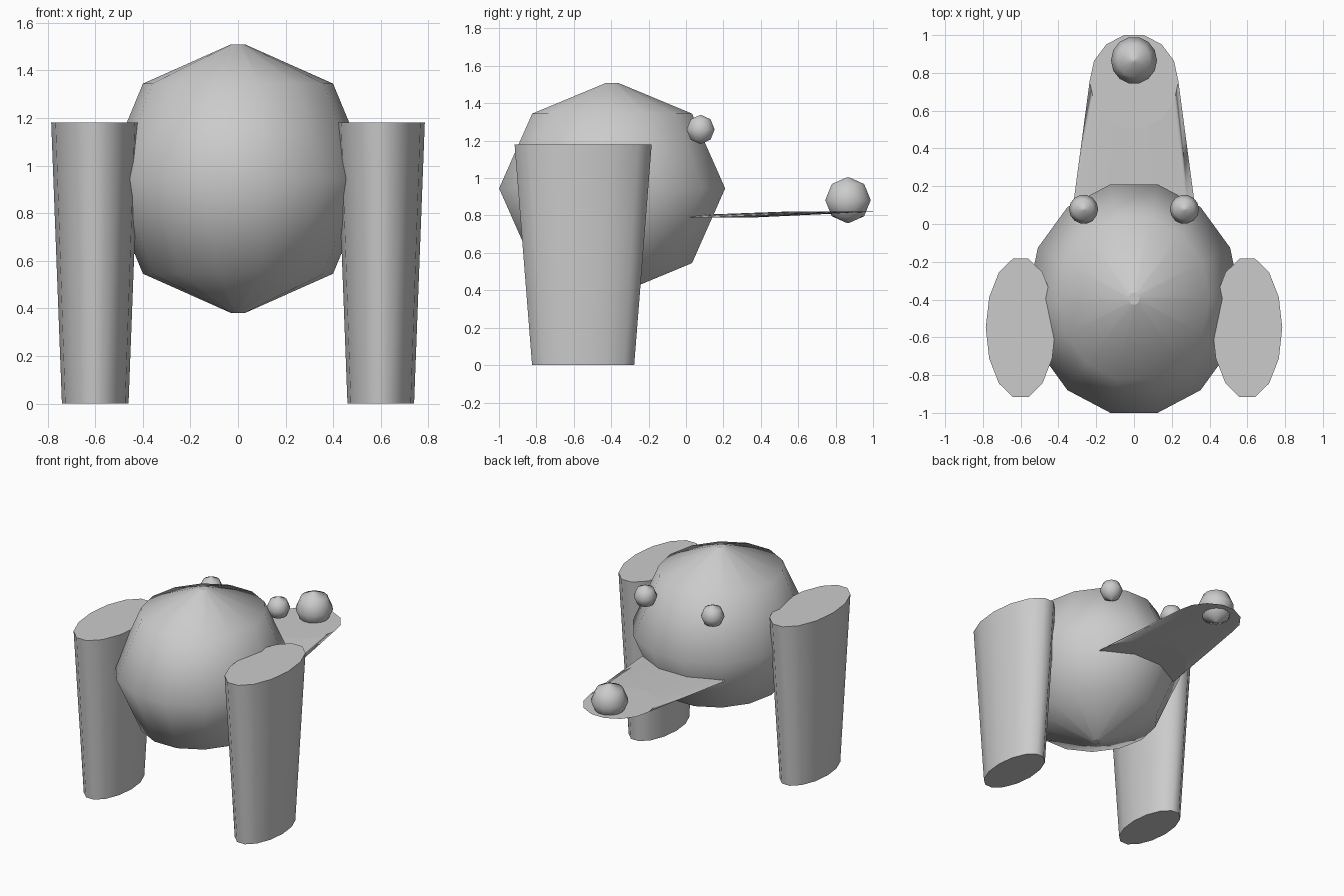
import bpy, bmesh, math

if "Cube" in bpy.data.objects:
    bpy.data.objects.remove(bpy.data.objects["Cube"])

SIDES = 14
grey = bpy.data.materials.new("plain grey")
grey.diffuse_color = (0.6, 0.6, 0.6, 1)
grey.use_nodes = True
grey.node_tree.nodes["Principled BSDF"].inputs["Base Color"].default_value = grey.diffuse_color


def loft(name, rings):
    """Smooth tube through stacked ellipses (x, y, z, rx, ry), closed by flat caps."""
    bm = bmesh.new()
    loops = []
    for x, y, z, rx, ry in rings:
        angles = [2 * math.pi * i / SIDES for i in range(SIDES)]
        loops.append([bm.verts.new((x + rx * math.cos(a), y + ry * math.sin(a), z))
                      for a in angles])
    for low, high in zip(loops, loops[1:]):
        for i in range(SIDES):
            j = (i + 1) % SIDES
            bm.faces.new((low[i], low[j], high[j], high[i])).smooth = True
    for cap in (bm.faces.new(loops[0][::-1]), bm.faces.new(loops[-1])):
        for edge in cap.edges:
            edge.smooth = False
    mesh = bpy.data.meshes.new(name)
    bm.to_mesh(mesh)
    bm.free()
    mesh.materials.append(grey)
    obj = bpy.data.objects.new(name, mesh)
    bpy.context.collection.objects.link(obj)
    return obj


def ball(name, x, y, z, rx, ry, rz):
    """Coarse globe with rings every 45 degrees and tiny flat poles."""
    rings = []
    for deg in (-87, -45, 0, 45, 87):
        c, s = math.cos(math.radians(deg)), math.sin(math.radians(deg))
        rings.append((x, y, z + rz * s, rx * c, ry * c))
    return loft(name, rings)


# Round body
ball("body", 0, -0.395, 0.945, 0.565, 0.62, 0.565)

# Legs and eyes on both sides
for side, sx in (("left", -1), ("right", 1)):
    loft(side + "_leg", [(sx * 0.6, -0.55, 0, 0.14, 0.28),
                         (sx * 0.6, -0.55, 1.18, 0.185, 0.376)])
    ball(side + "_eye", sx * 0.267, 0.078, 1.26, 0.077, 0.077, 0.077)

# Flat slanted snout with a round nose
loft("snout", [(0, 0.04, 0.79, 0.33, 0.345), (0, 0.755, 0.82, 0.235, 0.251)])
ball("nose", 0, 0.866, 0.882, 0.122, 0.125, 0.122)
